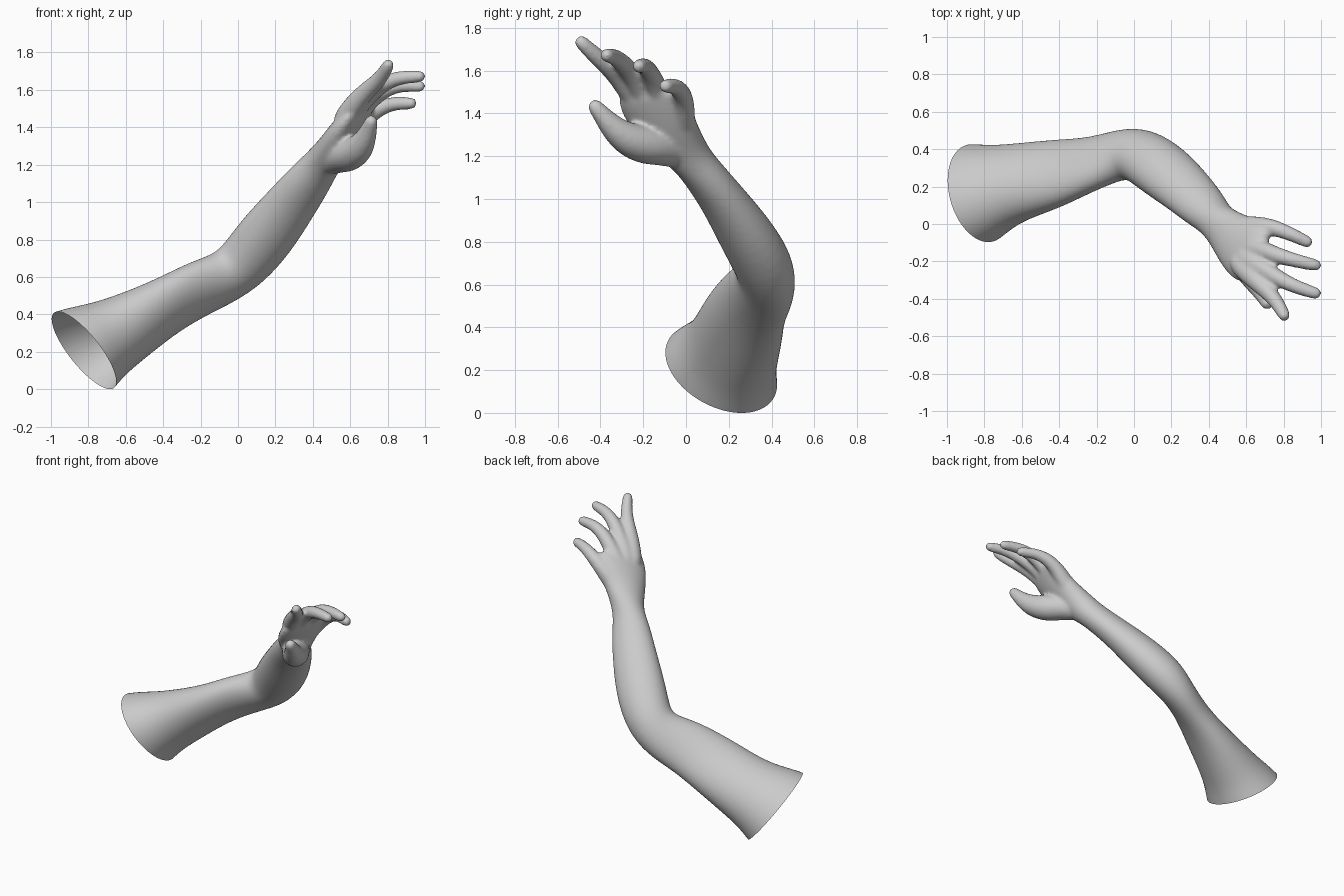
import bpy, bmesh, math
from mathutils import Vector

SEGMENTS = 24
bm = bmesh.new()


def loft(rings):
    """Closed tube through rings of (centre, half height, half width, up direction)."""
    centres = [Vector(r[0]) for r in rings]
    loops = []
    for i, (_, hu, hv, up) in enumerate(rings):
        t = (centres[min(i + 1, len(rings) - 1)] - centres[max(i - 1, 0)]).normalized()
        u = Vector(up)
        u = (u - t * u.dot(t)).normalized()
        v = t.cross(u)
        loops.append([bm.verts.new(centres[i] + u * hu * math.cos(a) + v * hv * math.sin(a))
                      for a in (2 * math.pi * k / SEGMENTS for k in range(SEGMENTS))])
    for a, b in zip(loops, loops[1:]):
        for k in range(SEGMENTS):
            n = (k + 1) % SEGMENTS
            bm.faces.new((a[k], a[n], b[n], b[k]))
    bm.faces.new(loops[0][::-1])
    bm.faces.new(loops[-1])


def finger(points, radii):
    """Round tapered tube with a domed tip just beyond the last point."""
    up = (-0.73, 0.2, 0.65)
    p = [Vector(q) for q in points]
    d = (p[-1] - p[-2]).normalized()
    r = radii[-1]
    rings = [(q, s, s, up) for q, s in zip(p, radii)]
    rings += [(p[-1] + d * r * 0.6, r * 0.8, r * 0.8, up), (p[-1] + d * r * 0.95, r * 0.35, r * 0.35, up)]
    loft(rings)


# Upper arm, forearm and palm as one tube; the long axis of each section leans forward
UPPER = (-0.05, -0.80, 0.57)
BEND = (-0.16, -0.67, 0.70)
ELBOW = (-0.50, -0.60, 0.55)
FORE = (-0.80, -0.48, 0.35)
WRIST = (-0.77, -0.05, 0.64)
HAND = (-0.73, 0.20, 0.65)
loft([
    ((-1.06, 0.10, 0.05), 0.35, 0.30, UPPER),
    ((-0.84, 0.15, 0.185), 0.30, 0.265, UPPER),
    ((-0.72, 0.195, 0.256), 0.245, 0.208, UPPER),
    ((-0.59, 0.23, 0.325), 0.222, 0.174, UPPER),
    ((-0.40, 0.27, 0.435), 0.208, 0.130, UPPER),
    ((-0.22, 0.32, 0.535), 0.181, 0.110, BEND),
    ((-0.07, 0.375, 0.595), 0.160, 0.118, BEND),
    ((0.035, 0.375, 0.675), 0.158, 0.138, ELBOW),
    ((0.16, 0.285, 0.83), 0.168, 0.132, FORE),
    ((0.29, 0.172, 1.00), 0.146, 0.105, FORE),
    ((0.39, 0.07, 1.13), 0.127, 0.096, FORE),
    ((0.46, 0.00, 1.22), 0.100, 0.108, WRIST),
    ((0.53, -0.075, 1.31), 0.088, 0.145, HAND),
    ((0.59, -0.13, 1.405), 0.076, 0.175, HAND),
    ((0.645, -0.165, 1.48), 0.056, 0.17, HAND),
    ((0.68, -0.185, 1.515), 0.036, 0.13, HAND),
])

# Four fingers with their knuckle bones, index to little
SIZES = (0.062, 0.060, 0.050, 0.045, 0.038, 0.034)
for path in (
    [(0.54, -0.18, 1.40), (0.61, -0.26, 1.505), (0.67, -0.32, 1.58),
     (0.73, -0.375, 1.63), (0.775, -0.435, 1.68), (0.803, -0.488, 1.732)],
    [(0.57, -0.15, 1.41), (0.63, -0.205, 1.50), (0.69, -0.24, 1.565),
     (0.77, -0.29, 1.63), (0.86, -0.335, 1.668), (0.97, -0.37, 1.672)],
    [(0.57, -0.09, 1.37), (0.63, -0.125, 1.46), (0.69, -0.14, 1.53),
     (0.77, -0.17, 1.595), (0.86, -0.195, 1.628), (0.97, -0.22, 1.62)],
    [(0.53, -0.02, 1.29), (0.61, -0.015, 1.38), (0.68, -0.01, 1.45),
     (0.75, -0.02, 1.50), (0.83, -0.05, 1.53), (0.925, -0.095, 1.528)],
):
    finger(path, SIZES)

# Thumb with its fleshy base
finger([(0.45, -0.01, 1.20), (0.53, -0.10, 1.245), (0.59, -0.19, 1.25), (0.645, -0.28, 1.28),
        (0.68, -0.345, 1.335), (0.70, -0.39, 1.39), (0.712, -0.423, 1.43)],
       (0.07, 0.088, 0.093, 0.080, 0.060, 0.045, 0.037))

bmesh.ops.recalc_face_normals(bm, faces=bm.faces)
mesh = bpy.data.meshes.new("arm")
bm.to_mesh(mesh)
bm.free()
arm = bpy.data.objects.new("arm", mesh)
bpy.context.collection.objects.link(arm)
bpy.context.view_layer.objects.active = arm
arm.select_set(True)

# Fuse the parts into one skin and soften the joins
sub = arm.modifiers.new("round", "SUBSURF")
sub.levels = 2
fuse = arm.modifiers.new("fuse", "REMESH")
fuse.mode = "VOXEL"
fuse.voxel_size = 0.011
soft = arm.modifiers.new("soften", "SMOOTH")
soft.factor = 0.5
soft.iterations = 10
for name in ("round", "fuse", "soften"):
    bpy.ops.object.modifier_apply(modifier=name)

# Slanted open cut at the shoulder
bm = bmesh.new()
bm.from_mesh(arm.data)
bmesh.ops.bisect_plane(bm, geom=bm.verts[:] + bm.edges[:] + bm.faces[:],
                       plane_co=(-0.84, 0.20, 0.21), plane_no=(0.72, 0.30, 0.62), clear_inner=True)
bm.to_mesh(arm.data)
bm.free()
bpy.ops.object.shade_smooth()
